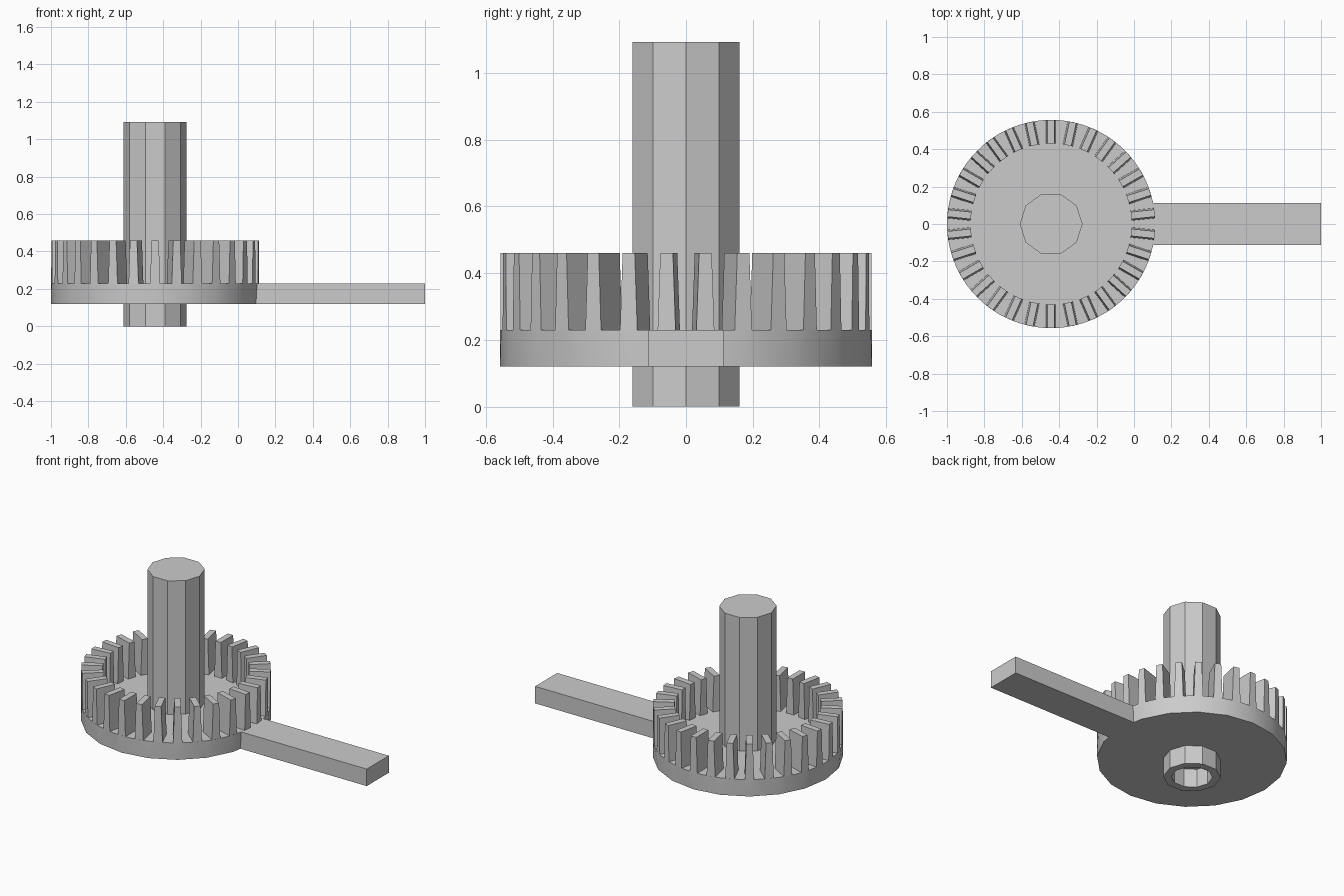
import bpy
import bmesh
from math import cos, sin, pi
from mathutils import Matrix

cube = bpy.data.objects.get("Cube")
if cube:
    bpy.data.objects.remove(cube, do_unlink=True)

CX = -0.443            # gear axis
R = 0.557              # gear radius
Z0, Z1, Z2 = 0.12, 0.23, 0.46
TEETH = 30

grey = bpy.data.materials.new("plain grey")
grey.use_nodes = True
color = (0.6, 0.6, 0.6, 1)
grey.diffuse_color = color
grey.node_tree.nodes["Principled BSDF"].inputs["Base Color"].default_value = color


def finish(bm, name):
    bmesh.ops.recalc_face_normals(bm, faces=bm.faces)
    mesh = bpy.data.meshes.new(name)
    bm.to_mesh(mesh)
    bm.free()
    mesh.materials.append(grey)
    obj = bpy.data.objects.new(name, mesh)
    bpy.context.collection.objects.link(obj)
    return obj


def ring(bm, n, r, z):
    return [bm.verts.new((CX + r * cos(2 * pi * i / n), r * sin(2 * pi * i / n), z))
            for i in range(n)]


def bridge(bm, a, b):
    n = len(a)
    for i in range(n):
        j = (i + 1) % n
        bm.faces.new((a[i], a[j], b[j], b[i]))


# Gear disc: coarse lower rim, finer upper rim, smooth wall between them
bm = bmesh.new()
SIDES = 20
low = ring(bm, SIDES, R, Z0)
high = ring(bm, SIDES * 3, R, Z1)
bm.faces.new(low)
bm.faces.new(high)
for i in range(SIDES):
    a, b = low[i], low[(i + 1) % SIDES]
    t = [high[(3 * i + k) % len(high)] for k in range(4)]
    for tri in ((a, t[1], t[0]), (a, b, t[1]), (b, t[2], t[1]), (b, t[3], t[2])):
        bm.faces.new(tri).smooth = True
for e in bm.edges:
    e.smooth = all(f.smooth for f in e.link_faces)
finish(bm, "gear_disc")

# Crown of tapered teeth standing on the rim
bm = bmesh.new()
for i in range(TEETH):
    turn = Matrix.Translation((CX, 0, 0)) @ Matrix.Rotation(pi / 2 + 2 * pi * i / TEETH, 4, "Z")
    tooth = bmesh.ops.create_cube(bm, size=1)["verts"]
    for v in tooth:
        top = v.co.z > 0
        half = 0.019 if top else 0.027
        v.co.y = half if v.co.y > 0 else -half
        v.co.x = R - 0.001 if v.co.x > 0 else 0.43
        v.co.z = Z2 if top else Z1
    bmesh.ops.transform(bm, matrix=turn, verts=tooth)
finish(bm, "gear_teeth")

# Ten-sided shaft with a bore open at the bottom
bm = bmesh.new()
outer_low, outer_high = ring(bm, 10, 0.168, 0), ring(bm, 10, 0.168, 1.093)
bore_low, bore_high = ring(bm, 10, 0.12, 0), ring(bm, 10, 0.12, 1.04)
bridge(bm, outer_low, outer_high)
bridge(bm, outer_low, bore_low)
bridge(bm, bore_low, bore_high)
bm.faces.new(outer_high)
bm.faces.new(bore_high)
finish(bm, "shaft")

# Flat lever arm reaching out from the rim
bm = bmesh.new()
arm = bmesh.ops.create_cube(bm, size=1)["verts"]
for v in arm:
    v.co.x = 1.0 if v.co.x > 0 else 0.085
    v.co.y *= 0.226
    v.co.z = Z1 if v.co.z > 0 else Z0
finish(bm, "lever_arm")
